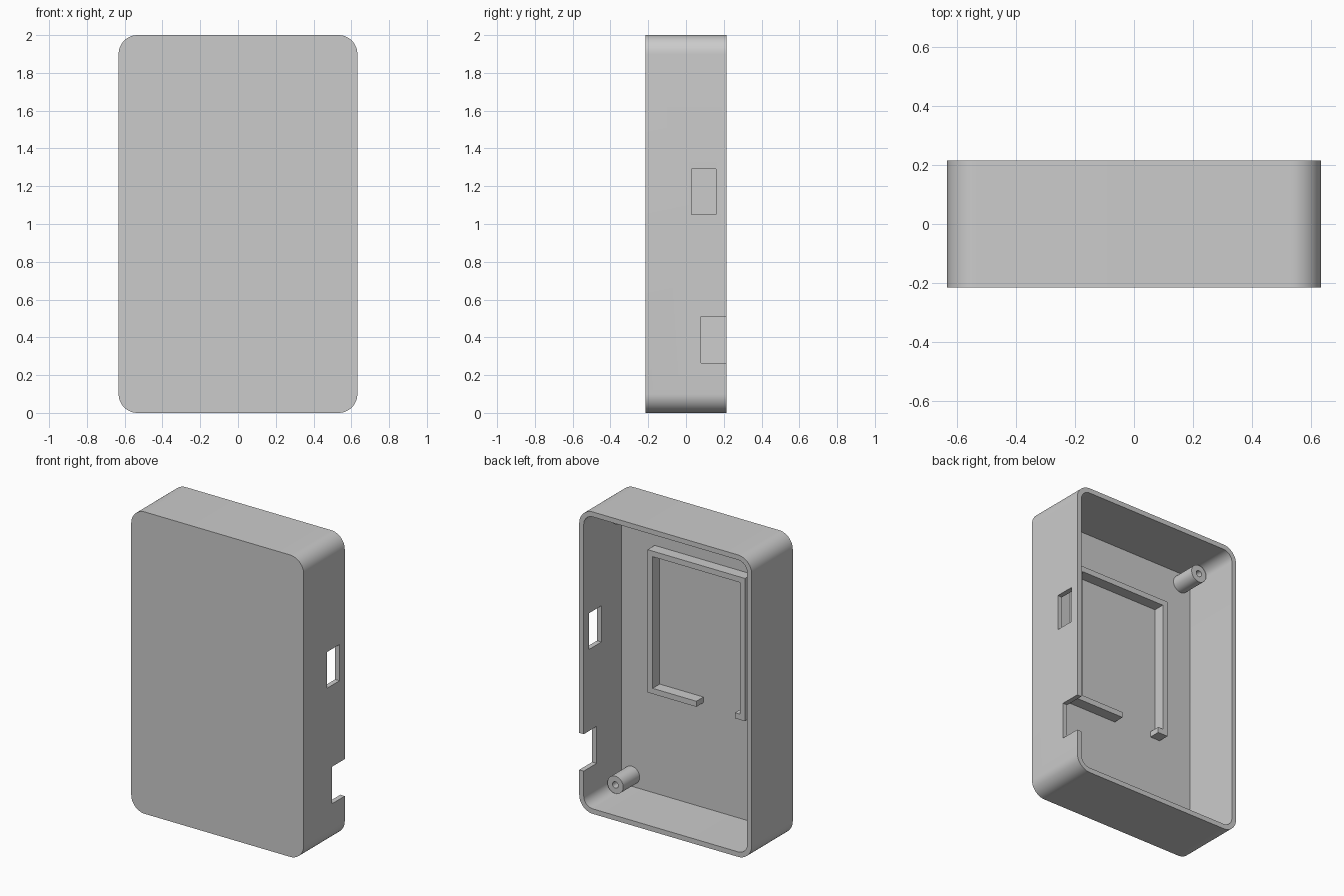
import bpy, bmesh, math

if "Cube" in bpy.data.objects:
    bpy.data.objects.remove(bpy.data.objects["Cube"])

W, D, H = 0.632, 0.215, 2.0     # half width, half depth, height
R, T = 0.1, 0.033               # corner radius, wall thickness
FLOOR = -D + T                  # inside face of the front panel

grey = bpy.data.materials.new("light_grey")
grey.diffuse_color = (0.6, 0.6, 0.6, 1)
grey.use_nodes = True
grey.node_tree.nodes["Principled BSDF"].inputs["Base Color"].default_value = grey.diffuse_color


def finish(name, bm):
    bmesh.ops.recalc_face_normals(bm, faces=bm.faces)
    me = bpy.data.meshes.new(name)
    bm.to_mesh(me)
    bm.free()
    ob = bpy.data.objects.new(name, me)
    bpy.context.collection.objects.link(ob)
    me.materials.append(grey)
    return ob


def smooth(ob):
    bpy.ops.object.select_all(action='DESELECT')
    ob.select_set(True)
    bpy.context.view_layer.objects.active = ob
    bpy.ops.object.shade_smooth_by_angle(angle=math.radians(30))


def rounded(inset, seg=12):
    """Rounded rectangle outline in x, z."""
    r, pts = R - inset, []
    for i, (sx, sz) in enumerate([(1, 1), (-1, 1), (-1, -1), (1, -1)]):
        for k in range(seg + 1):
            a = math.pi / 2 * (i + k / seg)
            pts.append((sx * (W - R) + r * math.cos(a),
                        H / 2 + sz * (H / 2 - R) + r * math.sin(a)))
    return pts


def circle(cx, cz, r, n=32):
    return [(cx + r * math.cos(2 * math.pi * i / n),
             cz + r * math.sin(2 * math.pi * i / n)) for i in range(n)]


def stack(bm, rings, cap_start=True, cap_end=True):
    """Bridge equal-length outlines, each given as (points, y)."""
    loops = [[bm.verts.new((x, y, z)) for x, z in pts] for pts, y in rings]
    for a, b in zip(loops, loops[1:]):
        for i in range(len(a)):
            j = (i + 1) % len(a)
            bm.faces.new((a[i], a[j], b[j], b[i]))
    if cap_start:
        bm.faces.new(loops[0])
    if cap_end:
        bm.faces.new(loops[-1])


# Open-backed case shell
bm = bmesh.new()
stack(bm, [(rounded(0), -D), (rounded(0), D), (rounded(T), D), (rounded(T), FLOOR)])
case = finish("case_shell", bm)

# Port openings in the right wall: y range, z range
for y0, y1, z0, z1 in [(0.03, 0.16, 1.05, 1.29), (0.08, 0.3, 0.265, 0.51)]:
    bm = bmesh.new()
    x0, x1 = W - T - 0.03, W + 0.1
    box = [(x0, z0), (x1, z0), (x1, z1), (x0, z1)]
    stack(bm, [(box, y0), (box, y1)])
    cutter = finish("port_cutter", bm)
    cutter.hide_render = True
    mod = case.modifiers.new("port", 'BOOLEAN')
    mod.operation, mod.solver, mod.object = 'DIFFERENCE', 'EXACT', cutter
    bpy.context.view_layer.objects.active = case
    bpy.ops.object.modifier_apply(modifier=mod.name)
    bpy.data.objects.remove(cutter)
smooth(case)

# Holding rib on the panel: rectangle with a gap in its lower side
X, Z0, Z1, B = 0.357, 0.728, 1.674, 0.037
rib = [(0, Z0), (X, Z0), (X, Z1), (-X, Z1), (-X, Z0), (-0.283, Z0),
       (-0.283, Z0 + B), (-X + B, Z0 + B), (-X + B, Z1 - B),
       (X - B, Z1 - B), (X - B, Z0 + B), (0, Z0 + B)]
bm = bmesh.new()
stack(bm, [(rib, FLOOR - 0.005), (rib, -0.108)])
finish("holding_rib", bm)

# Screw posts with blind holes in the four corners
for cx in (-0.525, 0.525):
    for cz in (0.108, H - 0.108):
        bm = bmesh.new()
        outer, hole = circle(cx, cz, 0.058), circle(cx, cz, 0.021)
        stack(bm, [(outer, FLOOR - 0.005), (outer, -0.01), (hole, -0.01), (hole, FLOOR)])
        smooth(finish("screw_post", bm))
